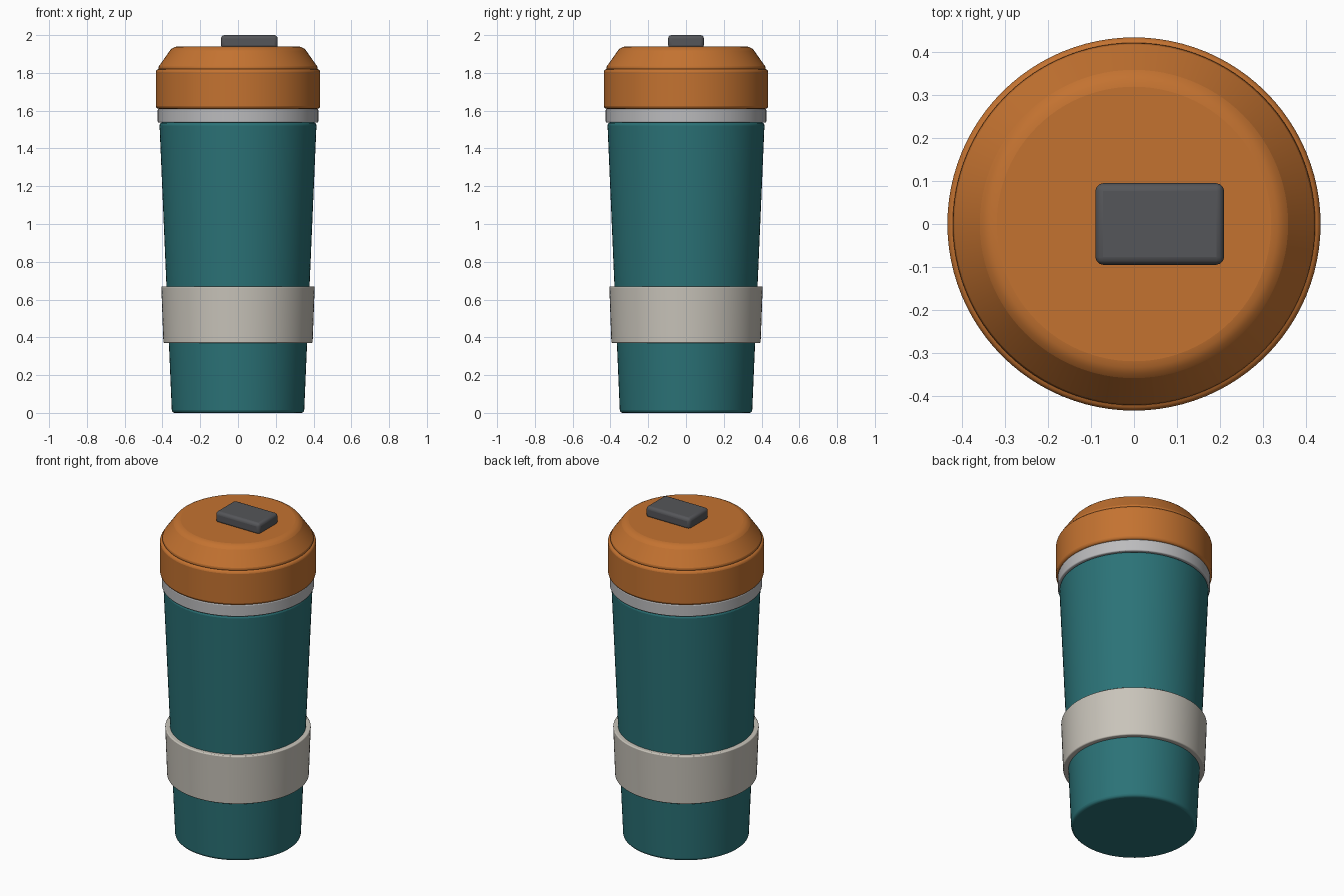
import bpy, math

if "Cube" in bpy.data.objects:
    bpy.data.objects.remove(bpy.data.objects["Cube"])


def material(name, color):
    m = bpy.data.materials.new(name)
    m.diffuse_color = (*color, 1)
    m.use_nodes = True
    m.node_tree.nodes["Principled BSDF"].inputs["Base Color"].default_value = m.diffuse_color
    return m


def finish(ob, name, mat, bevel):
    ob.name = name
    if mat:
        ob.data.materials.append(mat)
    mod = ob.modifiers.new("Bevel", 'BEVEL')
    mod.width = bevel
    mod.segments = 3
    mod.limit_method = 'ANGLE'
    mod.angle_limit = math.radians(30)
    bpy.ops.object.shade_smooth_by_angle(angle=math.radians(35))
    return ob


def frustum(name, r0, r1, z0, z1, mat, bevel):
    bpy.ops.mesh.primitive_cone_add(vertices=96, radius1=r0, radius2=r1,
                                    depth=z1 - z0, location=(0, 0, (z0 + z1) / 2))
    return finish(bpy.context.object, name, mat, bevel)


teal = material("teal", (0.024, 0.17, 0.185))
orange = material("orange", (0.55, 0.17, 0.03))
cream = material("cream", (0.58, 0.55, 0.49))
steel = material("steel", (0.5, 0.5, 0.51))
dark = material("dark_grey", (0.09, 0.092, 0.1))

# Tapered cup and grip band
frustum("cup_body", 0.35, 0.416, 0.0, 1.537, teal, 0.015)
frustum("grip_band", 0.395, 0.406, 0.37, 0.67, cream, 0.006)

# Metal ring under the lid
frustum("metal_ring", 0.425, 0.425, 1.537, 1.61, steel, 0.006)

# Lid: straight rim and sloped top
frustum("lid_rim", 0.435, 0.435, 1.61, 1.82, orange, 0.015)
frustum("lid_top", 0.433, 0.345, 1.815, 1.94, orange, 0.025)

# Sliding drink tab
bpy.ops.mesh.primitive_cube_add(size=1, location=(0.06, 0, 1.965))
tab = bpy.context.object
tab.scale = (0.30, 0.19, 0.07)
bpy.ops.object.transform_apply(location=False, rotation=False, scale=True)
finish(tab, "drink_tab", dark, 0.018)
